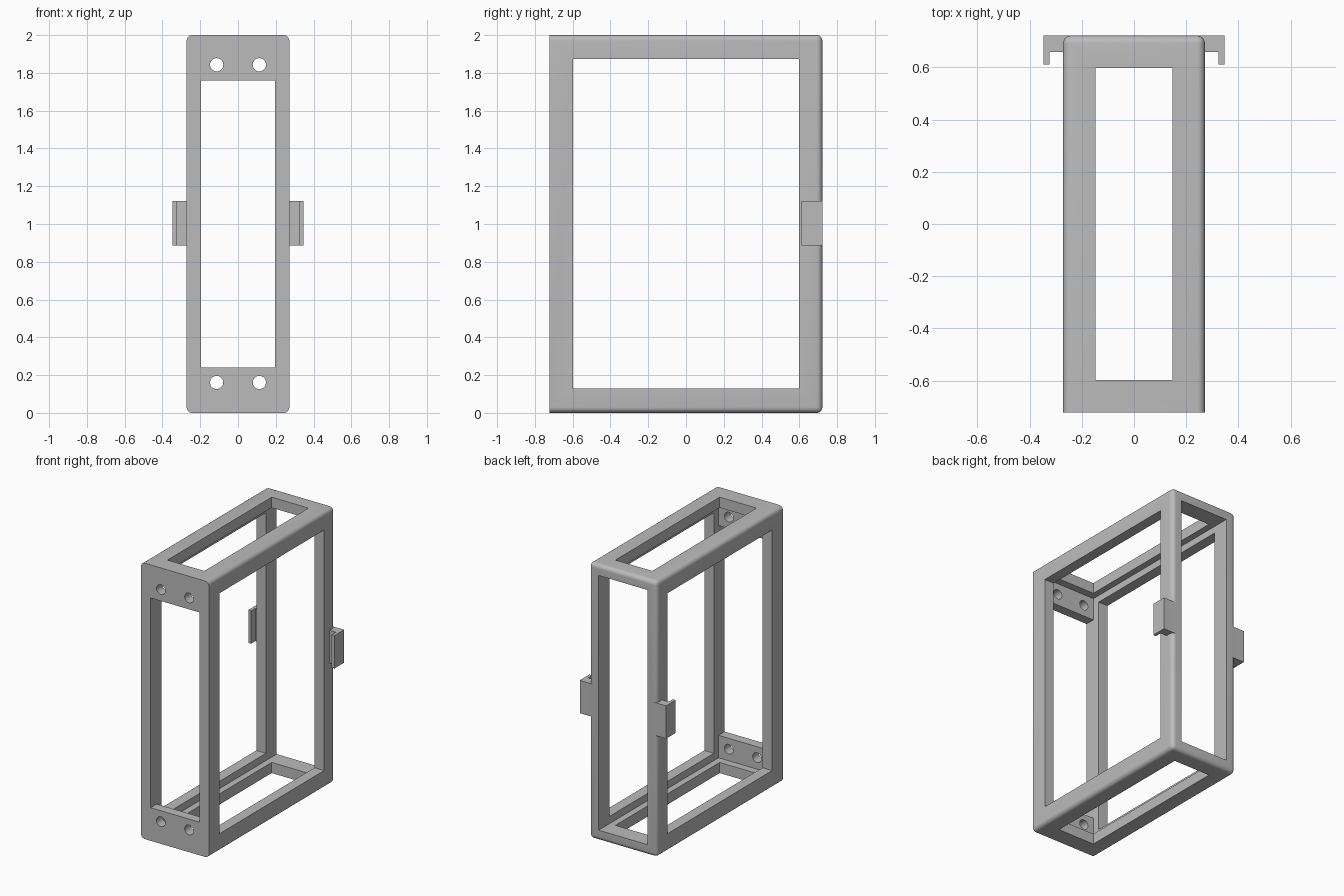
import bpy, bmesh, math
from mathutils import Vector, Matrix

if "Cube" in bpy.data.objects:
    bpy.data.objects.remove(bpy.data.objects["Cube"])

HALF_X, HALF_Y, HEIGHT, WALL = 0.272, 0.722, 2.0, 0.077
ROUND = 0.03

grey = bpy.data.materials.new("plain grey")
grey.use_nodes = True
colour = (0.5, 0.5, 0.5, 1)
grey.diffuse_color = colour
grey.node_tree.nodes["Principled BSDF"].inputs["Base Color"].default_value = colour


def finish(name, bm):
    mesh = bpy.data.meshes.new(name)
    bm.to_mesh(mesh)
    bm.free()
    obj = bpy.data.objects.new(name, mesh)
    bpy.context.collection.objects.link(obj)
    mesh.materials.append(grey)
    return obj


def box(name, x, y, z):
    """Box between the given (low, high) pairs."""
    bm = bmesh.new()
    bmesh.ops.create_cube(bm, size=1)
    for v in bm.verts:
        v.co = Vector(p[c > 0] for p, c in zip((x, y, z), v.co))
    return finish(name, bm)


def apply_boolean(target, tool, operation="DIFFERENCE"):
    mod = target.modifiers.new("cut", "BOOLEAN")
    mod.operation, mod.solver, mod.object = operation, "EXACT", tool
    bpy.context.view_layer.objects.active = target
    bpy.ops.object.modifier_apply(modifier=mod.name)
    bpy.data.objects.remove(tool)


# Outer shell, rounded everywhere except around the flat front
frame = box("frame", (-HALF_X, HALF_X), (-HALF_Y, HALF_Y), (0, HEIGHT))
bm = bmesh.new()
bm.from_mesh(frame.data)
edges = [e for e in bm.edges if max(v.co.y for v in e.verts) > 0]
bmesh.ops.bevel(bm, geom=edges, offset=ROUND, segments=6, profile=0.5, affect="EDGES")
bm.to_mesh(frame.data)
bm.free()

# Cavity open at the back, then the windows through front, sides and top
inner = HALF_X - WALL
windows = [
    ((-inner, inner), (-HALF_Y + 0.07, 1), (WALL, HEIGHT - WALL)),
    ((-inner, inner), (-1, 0), (0.24, 1.76)),
    ((-1, 1), (-0.598, 0.598), (0.13, 1.873)),
    ((-0.148, 0.148), (-0.597, 0.597), (-1, 3)),
]
for x, y, z in windows:
    apply_boolean(frame, box("window_cutter", x, y, z))

# Screw holes in the front plates
for x in (-0.113, 0.113):
    for z in (0.161, 1.843):
        bm = bmesh.new()
        bmesh.ops.create_cone(
            bm, cap_ends=True, segments=32, radius1=0.035, radius2=0.035, depth=0.4,
            matrix=Matrix.Translation((x, -HALF_Y, z)) @ Matrix.Rotation(math.pi / 2, 4, "X"))
        apply_boolean(frame, finish("hole_cutter", bm))

# Hooked side clips, extruded from an L profile
PROFILE = [(0.235, HALF_Y), (0.346, HALF_Y), (0.346, 0.612),
           (0.323, 0.612), (0.323, 0.66), (0.235, 0.66)]
for side in (-1, 1):
    bm = bmesh.new()
    face = bm.faces.new([bm.verts.new((side * x, y, 0.885)) for x, y in PROFILE])
    top = bmesh.ops.extrude_face_region(bm, geom=[face])["geom"]
    bmesh.ops.translate(bm, vec=(0, 0, 0.238),
                        verts=[g for g in top if isinstance(g, bmesh.types.BMVert)])
    bmesh.ops.recalc_face_normals(bm, faces=bm.faces)
    apply_boolean(frame, finish("clip", bm), "UNION")

# Smooth the rounded edges and hole walls only
bpy.ops.object.select_all(action="DESELECT")
frame.select_set(True)
bpy.context.view_layer.objects.active = frame
bpy.ops.object.shade_smooth_by_angle(angle=math.radians(30))
